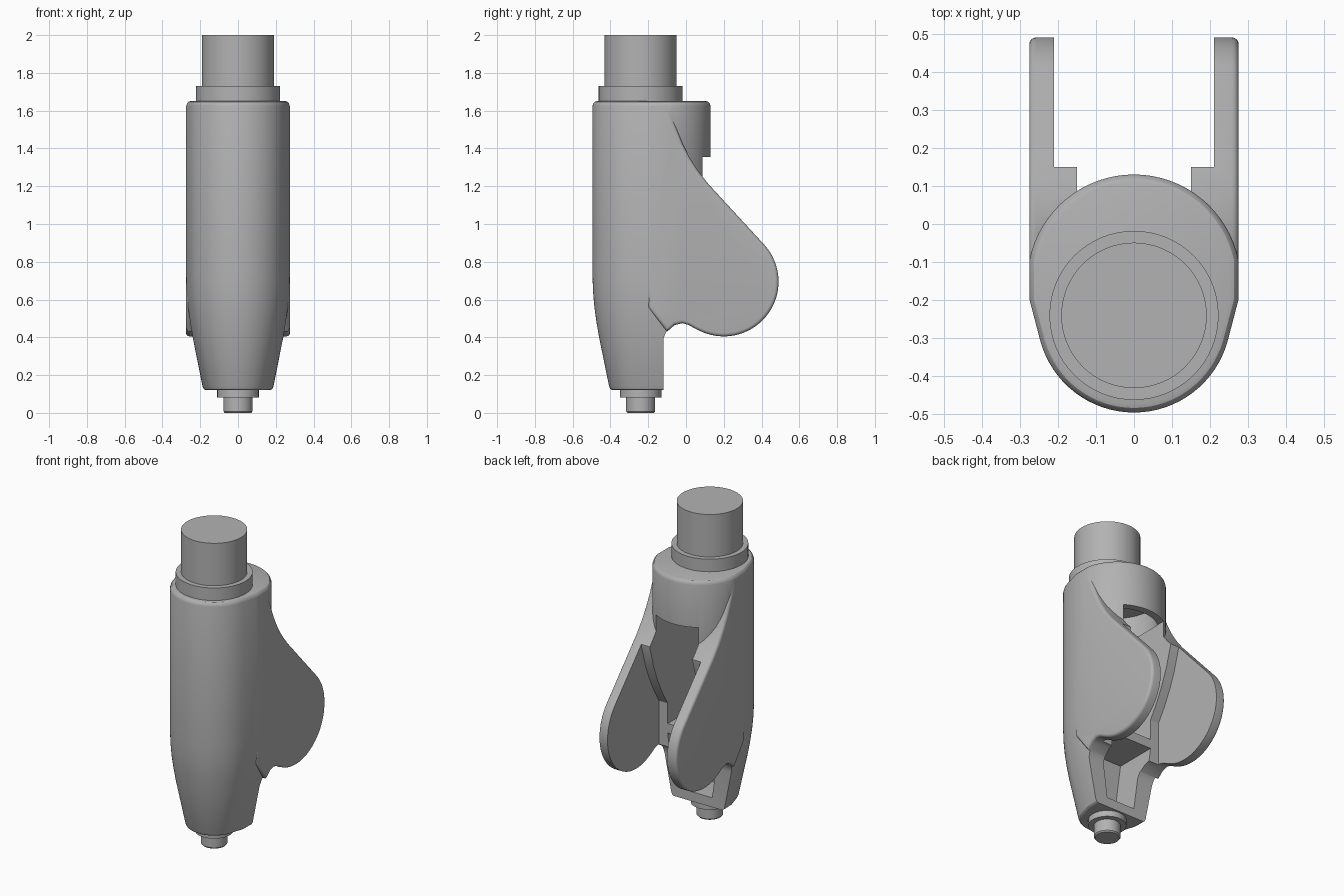
import bpy, bmesh
from math import sin, cos, radians

if "Cube" in bpy.data.objects:
    bpy.data.objects.remove(bpy.data.objects["Cube"])

grey = bpy.data.materials.new("plain_grey")
grey.use_nodes = True
grey.diffuse_color = (0.45, 0.45, 0.45, 1)
grey.node_tree.nodes["Principled BSDF"].inputs["Base Color"].default_value = (0.45, 0.45, 0.45, 1)
AXIS_Y = -0.24


def finish(name, bm):
    bmesh.ops.recalc_face_normals(bm, faces=bm.faces)
    mesh = bpy.data.meshes.new(name)
    bm.to_mesh(mesh)
    bm.free()
    mesh.materials.append(grey)
    obj = bpy.data.objects.new(name, mesh)
    bpy.context.collection.objects.link(obj)
    return obj


def loft(name, rings):
    """Skin a stack of equal-length closed rings and cap both ends."""
    bm = bmesh.new()
    rows = [[bm.verts.new(p) for p in ring] for ring in rings]
    n = len(rows[0])
    for a, b in zip(rows, rows[1:]):
        for i in range(n):
            bm.faces.new((a[i], a[(i + 1) % n], b[(i + 1) % n], b[i]))
    bm.faces.new(rows[0])
    bm.faces.new(rows[-1])
    return finish(name, bm)


def arc(cx, cy, r, start, end, steps):
    angles = [radians(start + (end - start) * i / steps) for i in range(steps + 1)]
    return [(cx + r * cos(a), cy + r * sin(a)) for a in angles]


def lathe(name, profile, y=AXIS_Y, sides=64):
    return loft(name, [[(px, py, z) for px, py in arc(0, y, r, 0, 360, sides)[:-1]]
                       for r, z in profile])


def side_prism(name, outline, half, bevel=0):
    """Extrude a (y, z) outline symmetrically across x, rounding its rims."""
    obj = loft(name, [[(x, y, z) for y, z in outline] for x in (-half, half)])
    if bevel:
        bm = bmesh.new()
        bm.from_mesh(obj.data)
        rims = [e for e in bm.edges
                if abs(e.verts[0].co.x - e.verts[1].co.x) < 1e-5]
        bmesh.ops.bevel(bm, geom=rims, offset=bevel, segments=4, profile=0.5, affect='EDGES')
        bm.to_mesh(obj.data)
        bm.free()
    return obj


def box(name, half, y0, y1, z0, z1, bevel=0):
    return side_prism(name, [(y0, z0), (y1, z0), (y1, z1), (y0, z1)], half, bevel)


def combine(target, tool, operation):
    mod = target.modifiers.new("cut", 'BOOLEAN')
    mod.operation, mod.solver, mod.object = operation, 'EXACT', tool
    bpy.context.view_layer.objects.active = target
    bpy.ops.object.modifier_apply(modifier=mod.name)
    bpy.data.objects.remove(tool)


# Housing: rounded front, straight flanks and round back, tapering to the nose
def section(z, inset):
    front = arc(0, AXIS_Y, 0.255 - inset, 195, 345, 32)
    back = arc(0, -0.15, 0.28 - inset, 12, 168, 32)
    side = 0.274 - inset
    return [(x, y, z) for x, y in front + [(side, -0.2)] + back + [(-side, -0.2)]]


levels = [(0.12, 0.105), (0.127, 0.094), (0.14, 0.088), (0.4, 0.035), (0.48, 0.021),
          (0.56, 0.01), (0.64, 0.003), (0.72, 0), (1.625, 0),
          (1.638, 0.004), (1.647, 0.012), (1.65, 0.022)]
housing = loft("housing", [section(z, i) for z, i in levels])

# Open underside of the back, with a rounded inner corner
notch = [(-0.12, 0), (0.6, 0), (0.6, 0.475)] + arc(-0.02, 0.375, 0.1, 90, 180, 8)
combine(housing, side_prism("notch_cutter", notch, 0.5), 'DIFFERENCE')

# Pair of rounded ears, made as one block and split by the cavity
ears = [(-0.2, 1.635), (-0.1, 1.635), (-0.06, 1.53), (-0.02, 1.43), (0.02, 1.35),
        (0.065, 1.28), (0.12, 1.21)]
ears += arc(0.2, 0.695, 0.29, 43, -112, 36)
ears += [(0.05, 0.445), (0.015, 0.465), (-0.02, 0.475), (-0.06, 0.465),
         (-0.1, 0.43), (-0.2, 0.56)]
combine(housing, side_prism("ear_block", ears, 0.275, 0.018), 'UNION')

# Wide gap between the ears, bounded by the curved inner ribs
gap = [(-0.03, 0.3), (-0.03, 0.75), (0.02, 0.83), (0.07, 0.93), (0.11, 1.03),
       (0.15, 1.17), (0.15, 1.355), (0.7, 1.355), (0.7, 0.3)]
combine(housing, side_prism("gap_cutter", gap, 0.21), 'DIFFERENCE')
# Inner channel, lower window and hollow collar
combine(housing, box("channel_cutter", 0.15, -0.36, 0.6, 0.62, 1.356), 'DIFFERENCE')
window = [[(x, y, z) for x, y in ((-w, -0.3), (w, -0.3), (w, 0.3), (-w, 0.3))]
          for z, w in ((0.18, 0.1), (0.56, 0.15))]
combine(housing, loft("window_cutter", window), 'DIFFERENCE')
combine(housing, lathe("collar_cutter", [(0.235, 1.354), (0.235, 1.56)], y=-0.15), 'DIFFERENCE')

# Drive column inside the channel, and the turned parts at both ends
parts = [
    housing,
    box("inner_column", 0.05, -0.37, -0.2, 0.6, 1.58, 0.01),
    lathe("top_flange", [(0.222, 1.64), (0.222, 1.73)]),
    lathe("top_cylinder", [(0.191, 1.72), (0.191, 2.0)]),
    lathe("bottom_flange", [(0.11, 0.082), (0.11, 0.13)]),
    lathe("bottom_stem", [(0.07, 0), (0.077, 0.008), (0.077, 0.09)]),
]
for obj in parts:
    bpy.ops.object.select_all(action='DESELECT')
    obj.select_set(True)
    bpy.context.view_layer.objects.active = obj
    bpy.ops.object.shade_smooth_by_angle(angle=radians(30))
